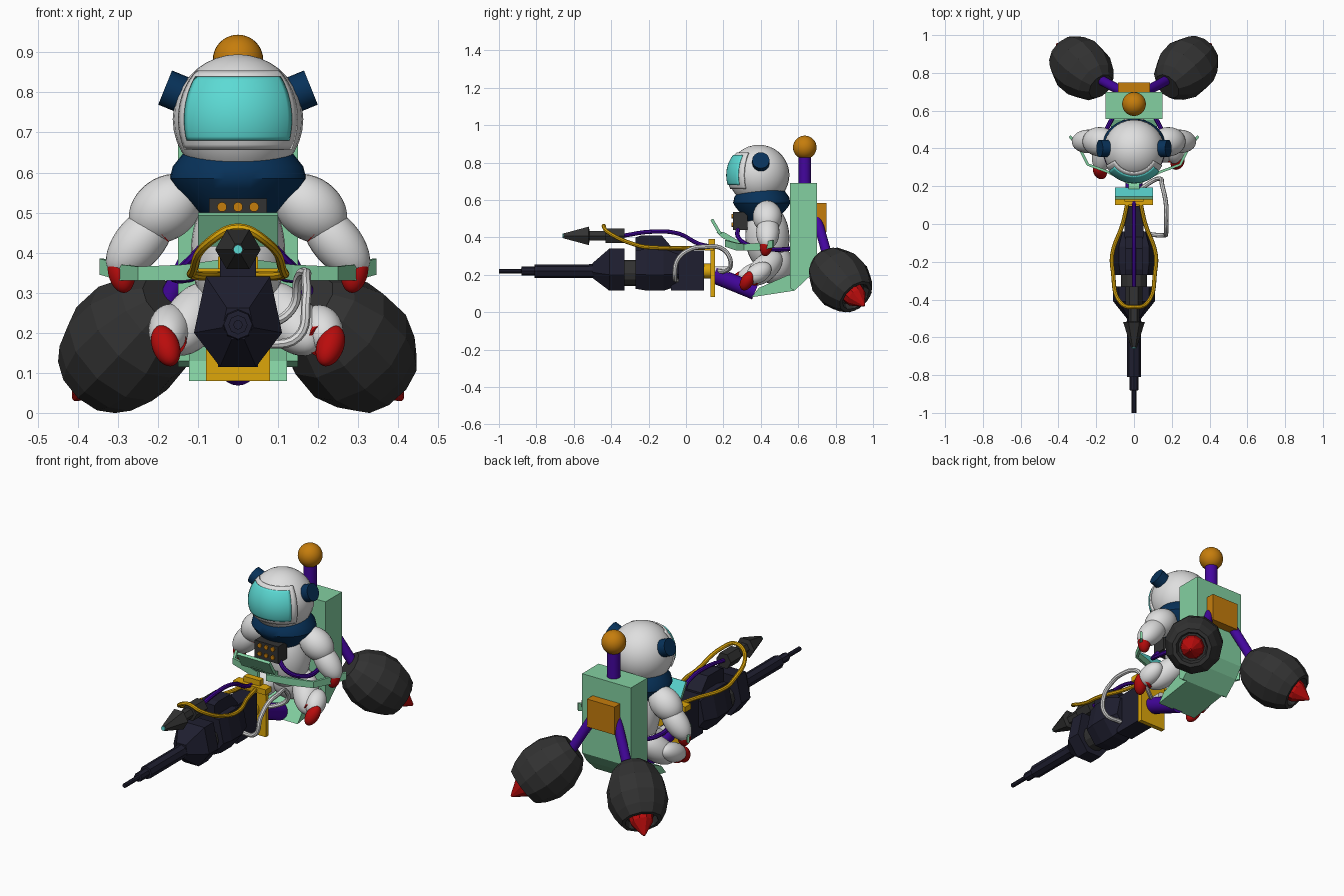
import bpy, bmesh
from math import pi, sin, cos
from mathutils import Vector, Quaternion

cube = bpy.data.objects.get("Cube")
if cube:
    bpy.data.objects.remove(cube, do_unlink=True)


def material(name, code):
    lin = [(int(code[i:i + 2], 16) / 255) ** 2.2 for i in (0, 2, 4)] + [1]
    m = bpy.data.materials.new(name)
    m.use_nodes = True
    m.diffuse_color = lin
    m.node_tree.nodes["Principled BSDF"].inputs["Base Color"].default_value = lin
    return m


white = material("suit white", "DEDEDE")
navy = material("deep navy", "10355A")
cyan = material("glass cyan", "5CD9D3")
green = material("mint green", "82CFA0")
purple = material("purple", "450E9C")
red = material("red", "B81414")
yellow = material("yellow", "DCA512")
orange = material("amber", "C47C14")
charcoal = material("charcoal", "353535")
gunmetal = material("gunmetal", "242433")


def finish(obj, mat, smooth=False):
    obj.data.materials.append(mat)
    if smooth:
        bpy.ops.object.select_all(action='DESELECT')
        obj.select_set(True)
        bpy.context.view_layer.objects.active = obj
        bpy.ops.object.shade_smooth_by_angle(angle=0.7)
    return obj


def from_bmesh(name, bm, mat, smooth=False):
    bmesh.ops.recalc_face_normals(bm, faces=bm.faces)
    me = bpy.data.meshes.new(name)
    bm.to_mesh(me)
    bm.free()
    obj = bpy.data.objects.new(name, me)
    bpy.context.collection.objects.link(obj)
    return finish(obj, mat, smooth)


def ngon(n):
    return [(cos(2 * pi * i / n), sin(2 * pi * i / n)) for i in range(n)]


def loft(name, mat, profile, section, origin, axis, smooth=False, scale=(1, 1)):
    """Sweep a section along an axis; profile holds (distance, size) pairs."""
    axis = Vector(axis).normalized()
    q = Quaternion() if axis.z > 0.99 else axis.to_track_quat('Z', 'Y')
    bm = bmesh.new()
    rings = [[bm.verts.new(Vector(origin) + q @ Vector((x * r * scale[0], y * r * scale[1], t)))
              for x, y in section] for t, r in profile]
    n = len(section)
    for a, b in zip(rings, rings[1:]):
        for i in range(n):
            j = (i + 1) % n
            bm.faces.new((a[i], a[j], b[j], b[i]))
    bm.faces.new(rings[0])
    bm.faces.new(rings[-1])
    return from_bmesh(name, bm, mat, smooth)


def rod(name, mat, a, b, r, n=20, smooth=True):
    d = Vector(b) - Vector(a)
    return loft(name, mat, [(0, r), (d.length, r)], ngon(n), a, d, smooth)


def blob(name, mat, a, b, r):
    """Ellipsoid whose long axis runs from a to b."""
    a, b = Vector(a), Vector(b)
    d = b - a
    q = d.to_track_quat('Z', 'Y')
    bm = bmesh.new()
    bmesh.ops.create_uvsphere(bm, u_segments=28, v_segments=18, radius=1)
    for v in bm.verts:
        v.co = (a + b) / 2 + q @ Vector((v.co.x * r, v.co.y * r, v.co.z * d.length / 2))
    return from_bmesh(name, bm, mat, True)


def prism(name, mat, outline, half):
    """Extrude a side outline of (y, z) points across x."""
    bm = bmesh.new()
    f = bm.faces.new([bm.verts.new((-half, y, z)) for y, z in outline])
    new = bmesh.ops.extrude_face_region(bm, geom=[f])["geom"]
    bmesh.ops.translate(bm, vec=(2 * half, 0, 0),
                        verts=[g for g in new if isinstance(g, bmesh.types.BMVert)])
    return from_bmesh(name, bm, mat)


def box(name, mat, half, y0, y1, z0, z1):
    return prism(name, mat, [(y0, z0), (y1, z0), (y1, z1), (y0, z1)], half)


def tube(name, mat, points, r):
    cu = bpy.data.curves.new(name, 'CURVE')
    cu.dimensions = '3D'
    cu.bevel_depth, cu.bevel_resolution, cu.resolution_u = r, 2, 6
    cu.use_fill_caps = True
    sp = cu.splines.new('BEZIER')
    sp.bezier_points.add(len(points) - 1)
    for bp, p in zip(sp.bezier_points, points):
        bp.co = p
        bp.handle_left_type = bp.handle_right_type = 'AUTO'
    obj = bpy.data.objects.new(name, cu)
    bpy.context.collection.objects.link(obj)
    bpy.ops.object.select_all(action='DESELECT')
    obj.select_set(True)
    bpy.context.view_layer.objects.active = obj
    bpy.ops.object.convert(target='MESH')
    return finish(bpy.context.object, mat, True)


def patch(name, mat, r, width, low, high):
    """Curved plate over the front of the helmet."""
    bm = bmesh.new()
    bmesh.ops.create_grid(bm, x_segments=20, y_segments=16, size=1)
    for v in bm.verts:
        az, el = v.co.x * width, low + (v.co.y + 1) / 2 * (high - low)
        v.co = helmet + r * Vector((sin(az) * cos(el), -cos(az) * cos(el), sin(el)))
    obj = from_bmesh(name, bm, mat, True)
    mod = obj.modifiers.new("thickness", 'SOLIDIFY')
    mod.thickness, mod.offset = 0.008, 0
    return obj


# Drill: stepped barrel, hexagonal head and body
forward = (0, -1, 0)
loft("drill_barrel", gunmetal, [(0.4, .05), (.52, .036), (.81, .036), (.811, .024), (.88, .024),
     (.881, .012), (1, .012)], ngon(8), (0, 0, .22), forward)
hexagon = [(.11, -.02), (.08, .12), (-.08, .12), (-.11, -.02), (-.045, -.105), (.045, -.105)]
loft("drill_head", gunmetal, [(.33, 1), (.41, 1), (.5, .35)], hexagon, (0, 0, .22), forward)
loft("drill_neck", charcoal, [(.26, .07), (.34, .07)], ngon(12), (0, 0, .21), forward)
loft("drill_body", gunmetal, [(.04, .75), (.12, 1), (.21, 1), (.27, .9)], hexagon, (0, 0, .22), forward)
prism("drill_housing", gunmetal, [(-.27, .3), (-.27, .4), (-.24, .41), (-.13, .41), (-.07, .34), (-.07, .3)], .045)
box("drill_rear", gunmetal, .05, -.08, .095, .115, .33)
rod("drill_plug", yellow, (0, .09, .22), (0, .14, .22), .04)

# Harpoon above the drill
loft("harpoon", charcoal, [(.33, .045), (.43, .045), (.431, .03), (.515, .03), (.52, .057), (.655, .015)],
     ngon(6), (0, 0, .408), forward)
rod("harpoon_tip", cyan, (0, -.654, .408), (0, -.66, .408), .012, 8)

# Yellow mount and frame
box("mount_plate", yellow, .08, .13, .155, .08, .36)
box("mount_step", yellow, .1, .1, .15, .33, .36)
box("mount_top", yellow, .05, .12, .155, .355, .39)
arch = [(.035, .11, .345), (.06, 0, .342), (.115, -.16, .345), (.112, -.25, .355), (.068, -.42, .43)]
tube("frame_rail", yellow, arch + [(0, -.44, .462)] + [(-x, y, z) for x, y, z in reversed(arch)], .011)
tube("power_hose", purple, [(0, -.33, .41), (0, -.19, .43), (0, -.04, .42), (0, .07, .365), (0, .14, .35)], .011)
tube("supply_hose", white, [(.05, -.05, .17), (.15, -.06, .19), (.17, -.045, .28), (.17, .02, .335),
     (.17, .1, .35), (.15, .2, .335), (.135, .24, .26), (.07, .21, .22), (.02, .17, .22)], .012)
rod("hose_socket", white, (0, .15, .22), (0, .23, .22), .025)
rod("keel_pipe", purple, (0, .15, .2), (0, .37, .11), .045)

# Seat, backrest and rear gear
prism("backrest", green, [(.555, .69), (.7, .69), (.7, .25), (.66, .19), (.58, .115), (.555, .13)], .15)
prism("seat", green, [(.35, .08), (.58, .115), (.6, .2), (.55, .2), (.39, .13)], .122)
rod("mast", purple, (0, .635, .68), (0, .635, .85), .034)
blob("mast_ball", orange, (0, .635, .818), (0, .635, .944), .063)
box("rear_box", orange, .085, .69, .75, .43, .585)

# Control stalk and screen
prism("control_stalk", green, [(.16, .43), (.19, .40), (.31, .335), (.31, .365), (.2, .43)], .03)
screen = prism("control_screen", green, [(.13, .493), (.145, .5), (.192, .42), (.175, .415)], .1)
screen.data.materials.append(cyan)
for p in screen.data.polygons:
    if p.normal.y > .5:
        p.material_index = 1

# Astronaut torso, helmet and chest unit
helmet = Vector((0, .39, .733))
blob("helmet_shell", white, helmet - Vector((0, 0, .162)), helmet + Vector((0, 0, .162)), .163)
patch("visor_rim", white, .166, 1.08, -.46, .8)
patch("visor", cyan, .171, .88, -.31, .66)
loft("collar", navy, [(0, .08), (.03, .11), (.075, .155), (.1, .17), (.13, .163), (.165, .135)],
     ngon(32), (0, .405, .485), (0, 0, 1), True, (1, .9))
blob("torso", white, (0, .44, .22), (0, .43, .58), .118)
blob("hips", white, (0, .47, .15), (0, .47, .37), .1)
box("chest_unit", charcoal, .072, .25, .33, .44, .535)
for x in (-.04, 0, .04):
    for z in (.468, .514):
        rod("chest_button", orange, (x, .251, z), (x, .243, z), .012, 12)

for s, side in ((1, "left"), (-1, "right")):
    def at(x, y, z):
        return Vector((s * x, y, z))

    rod(side + "_earpiece", navy, at(.14, .4, .795), at(.182, .4, .812), .046, 24)
    # Arm
    blob(side + "_upper_arm", white, at(.1, .43, .57), at(.26, .44, .45), .078)
    blob(side + "_forearm", white, at(.175, .44, .51), at(.315, .435, .345), .062)
    rod(side + "_arm_band", red, at(.2, .435, .488), at(.215, .435, .476), .064, 28)
    blob(side + "_glove", red, at(.3, .44, .41), at(.282, .42, .3), .034)
    # Leg, with the left foot held a little further out
    shift = .05 if s > 0 else 0
    knee = at(.165 + shift / 2, .39, .2)
    foot = at(.178 + shift, .275 + shift, .17)
    blob(side + "_thigh", white, at(.06, .5, .31), knee - Vector((0, .05, .04)), .068)
    blob(side + "_shin", white, knee + Vector((0, .06, .05)), foot, .052)
    ankle = foot + (knee - foot) * .4
    rod(side + "_ankle_band", red, ankle, ankle + (knee - foot).normalized() * .015, .044, 24)
    blob(side + "_boot", red, foot + at(.02, .03, .045), foot + at(-.015, -.025, -.05), .034)
    # Waist hose from chest unit to backrest
    tube(side + "_waist_hose", purple, [at(.05, .28, .46), at(.1, .28, .4), at(.15, .36, .35),
         at(.15, .48, .335), at(.11, .57, .34)], .012)
    # Swept handlebar ribbon
    bm = bmesh.new()
    ribbon = [(bm.verts.new(at(x, y, lo)), bm.verts.new(at(x, y, hi))) for x, y, lo, hi in
              ((.02, .22, .35, .385), (.13, .28, .33, .37), (.24, .32, .33, .365),
               (.28, .4, .33, .37), (.335, .47, .345, .385))]
    for a, b in zip(ribbon, ribbon[1:]):
        bm.faces.new((a[0], b[0], b[1], a[1]))
    bar = from_bmesh(side + "_handlebar", bm, green)
    bar.modifiers.new("thickness", 'SOLIDIFY').thickness = .014
    # Thruster
    hub, axis = at(.28, .828, .17), at(.57, .55, -.6).normalized()
    rod(side + "_thruster_strut", purple, at(.06, .7, .5), at(.18, .765, .27), .026)
    loft(side + "_thruster", charcoal, [(-.18, .075), (-.14, .115), (-.06, .15), (.03, .155), (.1, .132),
         (.145, .105), (.145, .085), (.11, .075)], ngon(11), hub, axis)
    loft(side + "_thruster_nozzle", red, [(.1, .066), (.15, .058), (.225, .006)], ngon(10), hub, axis)
